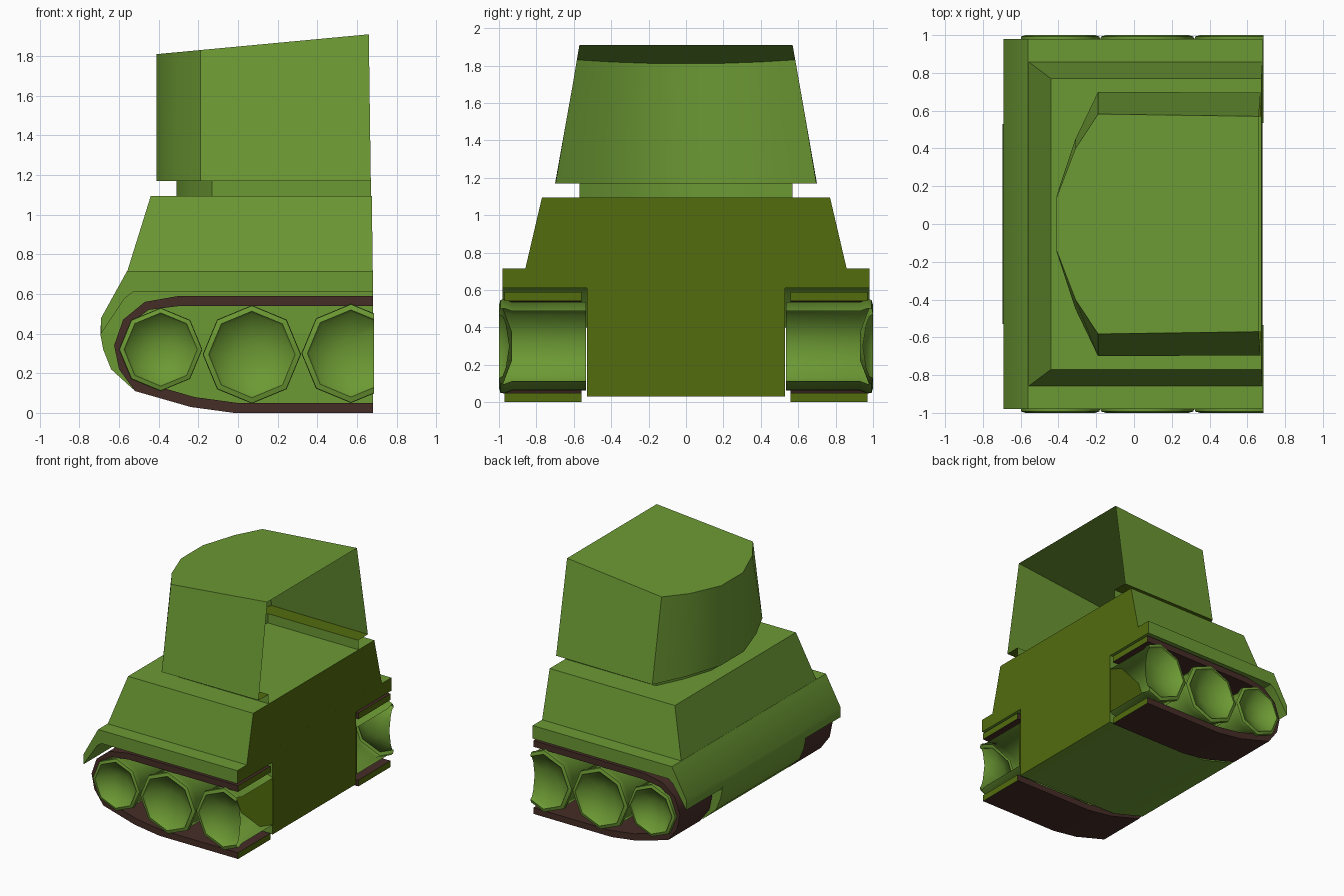
import bpy, bmesh, math

if "Cube" in bpy.data.objects:
    bpy.data.objects.remove(bpy.data.objects["Cube"])


def material(name, rgb):
    m = bpy.data.materials.new(name)
    m.diffuse_color = (*rgb, 1)
    m.use_nodes = True
    m.node_tree.nodes["Principled BSDF"].inputs["Base Color"].default_value = m.diffuse_color
    return m


GREEN = material("leaf green", (0.150, 0.320, 0.034))
OLIVE = material("dark olive", (0.085, 0.150, 0.004))
BROWN = material("track brown", (0.060, 0.026, 0.020))
CUT = 0.68


def build(name, verts, faces, main=GREEN, olive=(), cap=True, angle=35, solid=True):
    """Mesh object; faces on the cut plane and listed olive faces get olive."""
    me = bpy.data.meshes.new(name)
    me.from_pydata(verts, [], faces)
    me.materials.append(main)
    me.materials.append(OLIVE)
    for i in olive:
        me.polygons[i].material_index = 1
    bm = bmesh.new()
    bm.from_mesh(me)
    # slice away everything behind the cut plane
    bmesh.ops.bisect_plane(bm, geom=bm.verts[:] + bm.edges[:] + bm.faces[:],
                           plane_co=(CUT + 0.006, 0, 0), plane_no=(1, 0, 0), clear_outer=True)
    bmesh.ops.recalc_face_normals(bm, faces=bm.faces[:])
    if cap:
        for f in bm.faces:
            if f.normal.x > 0.95 and f.calc_center_median().x > CUT - 0.03:
                f.material_index = 1
    bm.to_mesh(me)
    bm.free()
    ob = bpy.data.objects.new(name, me)
    bpy.context.collection.objects.link(ob)
    bpy.ops.object.select_all(action='DESELECT')
    ob.select_set(True)
    bpy.context.view_layer.objects.active = ob
    bpy.ops.object.shade_smooth_by_angle(angle=math.radians(angle))
    return ob


def loft(rings, ends=True):
    """Quads between equal closed rings, with optional end faces."""
    n = len(rings[0])
    verts = [v for r in rings for v in r]
    faces = [(k * n + i, k * n + (i + 1) % n, (k + 1) * n + (i + 1) % n, (k + 1) * n + i)
             for k in range(len(rings) - 1) for i in range(n)]
    if ends:
        faces += [tuple(range(n))[::-1], tuple(range((len(rings) - 1) * n, len(rings) * n))]
    return verts, faces


def prism(name, profile, y0, y1, main=GREEN):
    return build(name, *loft([[(x, y, z) for x, z in profile] for y in (y0, y1)]), main)


# lower hull with rounded bow
prism("lower_hull", [(CUT, 0.65), (-0.59, 0.65), (-0.69, 0.48), (-0.695, 0.40), (-0.68, 0.32),
                     (-0.64, 0.22), (-0.53, 0.12), (-0.25, 0.04), (CUT, 0.03)], -0.53, 0.53)

# fender plate that folds down at the front
prism("fender_plate", [(CUT, 0.61), (CUT, 0.715), (-0.56, 0.715), (-0.69, 0.48), (-0.69, 0.40),
                       (-0.57, 0.58), (-0.53, 0.61)], -0.98, 0.98)

# sloped upper hull
build("upper_hull", *loft([
    [(CUT, -0.86, 0.71), (CUT, 0.86, 0.71), (-0.56, 0.86, 0.71), (-0.56, -0.86, 0.71)],
    [(CUT - 0.005, -0.77, 1.095), (CUT - 0.005, 0.77, 1.095),
     (-0.44, 0.77, 1.095), (-0.44, -0.77, 1.095)]]))


# open-backed turret shell: roof, wall, floor flange and neck
def outline(half, zf):
    pts = half + [(x, -y) for x, y in reversed(half)]
    return [(x, y, zf(x)) for x, y in pts]


roof = outline([(0.66, 0.57), (-0.19, 0.582), (-0.31, 0.40), (-0.41, 0.14)],
               lambda x: 1.81 + (x + 0.41) * 0.0935)
base = outline([(0.67, 0.695), (-0.19, 0.70), (-0.31, 0.45), (-0.41, 0.15)], lambda x: 1.17)
collar = outline([(0.672, 0.57), (-0.13, 0.57), (-0.23, 0.36), (-0.31, 0.12)], lambda x: 1.17)
foot = [(x, y, 1.09) for x, y, z in collar]
rings = [roof, base, collar, foot]
n = len(roof)
verts = [v for r in rings for v in r]
faces, olive = [tuple(range(n))], []
for k in range(3):
    for i in range(n - 1):
        if k == 1:
            olive.append(len(faces))
        faces.append((k * n + i, k * n + i + 1, (k + 1) * n + i + 1, (k + 1) * n + i))
build("turret_shell", verts, faces, olive=olive, cap=False, angle=40)

# tracks and wheels on both sides
track = [(CUT, 0.59), (-0.30, 0.59), (-0.47, 0.56), (-0.58, 0.47), (-0.625, 0.34), (-0.60, 0.22),
         (-0.52, 0.11), (-0.24, 0.03), (-0.02, 0.0), (CUT, 0.0),
         (CUT, 0.05), (0.0, 0.05), (-0.22, 0.08), (-0.48, 0.155), (-0.56, 0.24), (-0.585, 0.34),
         (-0.545, 0.45), (-0.45, 0.52), (-0.29, 0.54), (CUT, 0.54)]
wheels = {"front": (-0.39, 0.32, 0.21), "middle": (0.07, 0.295, 0.248), "rear": (0.57, 0.30, 0.25)}
for side, s in (("near", -1), ("far", 1)):
    prism(side + "_track", track, s * 0.56, s * 0.97, BROWN)
    for pos, (cx, cz, r) in wheels.items():
        # octagonal drum, flared rim, dished outer face
        prof = [(0.94, 0.535), (0.94, 0.93), (1.0, 0.97), (0.99, 0.992), (0.88, 1.0), (0.83, 0.98),
                (0.3, 0.93)]
        rg = [[(cx + r * q * math.sin(i * math.pi / 4), s * y, cz + r * q * math.cos(i * math.pi / 4))
               for i in range(8)] for q, y in prof]
        v, f = loft(rg)
        build(f"{side}_{pos}_wheel", v, f, olive=[len(f) - 2], cap=False, angle=50)
